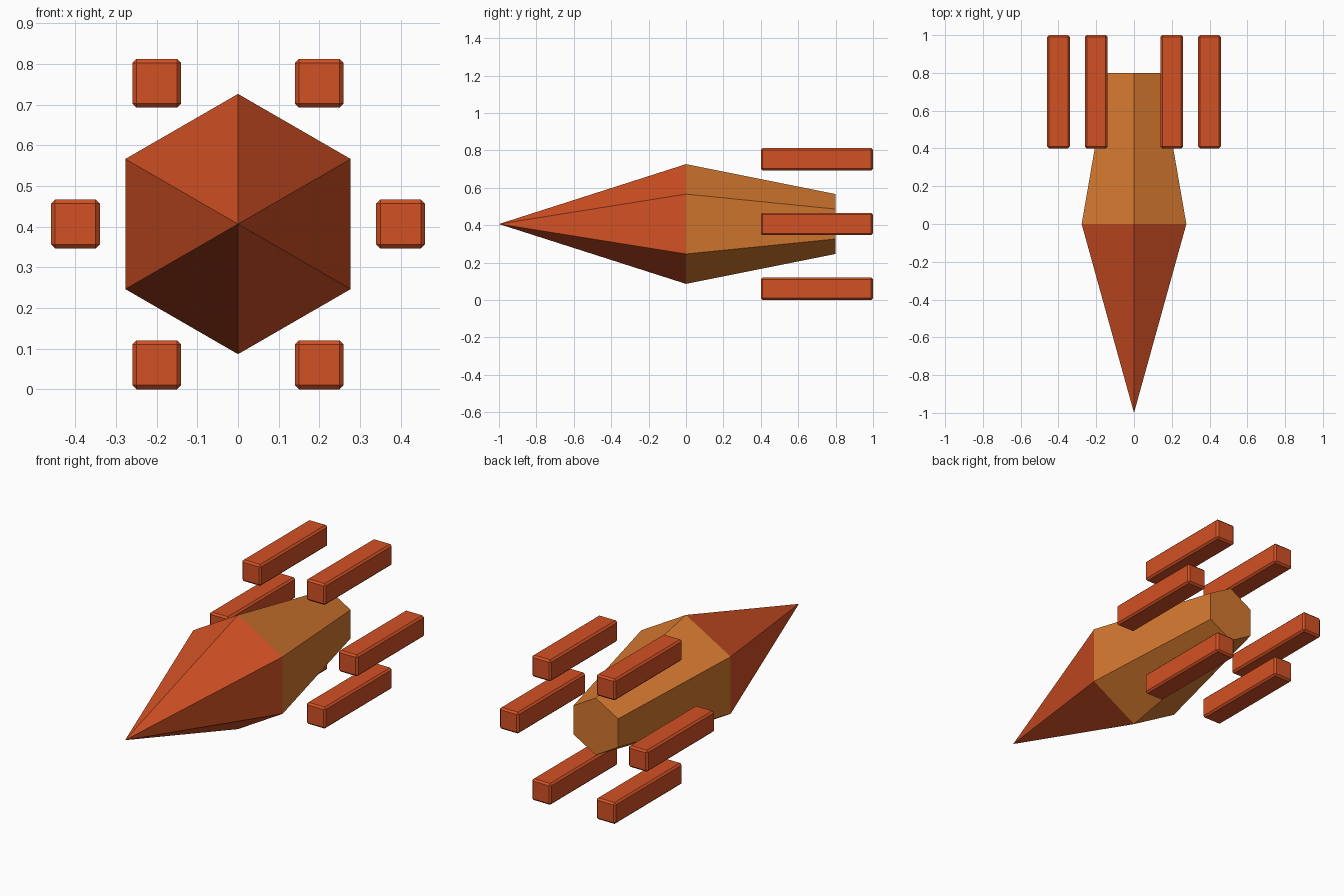
import bpy, bmesh, math

if "Cube" in bpy.data.objects:
    bpy.data.objects.remove(bpy.data.objects["Cube"])

CZ = 0.4064  # height of the long axis


def material(name, rgb):
    m = bpy.data.materials.new(name)
    m.diffuse_color = (*rgb, 1)
    m.use_nodes = True
    m.node_tree.nodes["Principled BSDF"].inputs["Base Color"].default_value = m.diffuse_color
    return m


red = material("burnt_orange", (0.65, 0.082, 0.018))
gold = material("amber", (0.65, 0.185, 0.028))


def hex_cone(name, y0, r0, y1, r1, mat):
    """Six-sided cone along y, points up, radius r0 at y0 and r1 at y1."""
    bm = bmesh.new()

    def ring(y, r):
        if r == 0:
            return [bm.verts.new((0, y, CZ))] * 6
        return [bm.verts.new((r * math.sin(i * math.pi / 3), y,
                              CZ + r * math.cos(i * math.pi / 3))) for i in range(6)]
    a, b = ring(y0, r0), ring(y1, r1)
    for i in range(6):
        j = (i + 1) % 6
        bm.faces.new(list(dict.fromkeys((a[i], a[j], b[j], b[i]))))
    for r in (a, b):
        if r[0] is not r[1]:
            bm.faces.new(r)
    bmesh.ops.recalc_face_normals(bm, faces=bm.faces)
    finish(name, bm, mat)


def finish(name, bm, mat):
    me = bpy.data.meshes.new(name)
    bm.to_mesh(me)
    bm.free()
    me.materials.append(mat)
    ob = bpy.data.objects.new(name, me)
    bpy.context.collection.objects.link(ob)
    return ob


# Hull: pointed nose and tapered rear body
hex_cone("nose", -1.0, 0, 0.0, 0.32, red)
hex_cone("rear_body", 0.0, 0.32, 0.8, 0.16, gold)

# Six floating bars arranged around the rear body
for i in range(6):
    a = i * math.pi / 3
    bm = bmesh.new()
    bmesh.ops.create_cube(bm, size=1)
    bmesh.ops.scale(bm, vec=(0.12, 0.6, 0.12), verts=bm.verts)
    bar = finish(f"engine_bar_{i + 1}", bm, red)
    bar.location = (0.4 * math.cos(a), 0.7, CZ + 0.4 * math.sin(a))
    bevel = bar.modifiers.new("edge_bevel", "BEVEL")
    bevel.width = 0.01
    bevel.segments = 1
